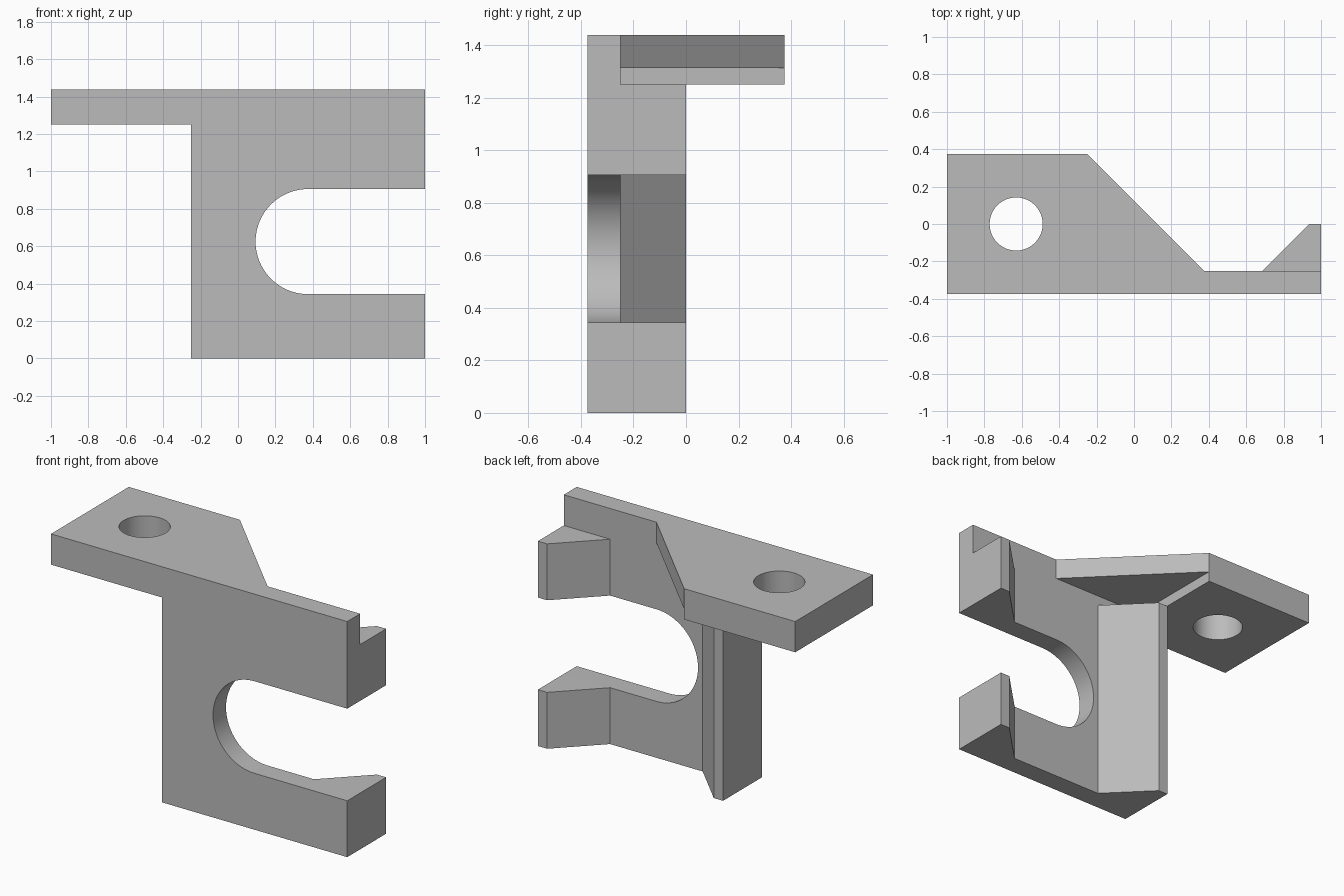
import bpy, bmesh
from math import sin, cos, pi
from mathutils import Vector

cube = bpy.data.objects.get("Cube")
if cube:
    bpy.data.objects.remove(cube, do_unlink=True)

grey = bpy.data.materials.new("light_grey")
grey.use_nodes = True
colour = (0.5, 0.5, 0.5, 1)
grey.diffuse_color = colour
grey.node_tree.nodes["Principled BSDF"].inputs["Base Color"].default_value = colour


def prism(name, outline, low, high, axis="z"):
    """Extrude an outline: xy upwards along z, or xz along y."""
    def place(p, depth):
        return Vector((p[0], p[1], depth) if axis == "z" else (p[0], depth, p[1]))

    bm = bmesh.new()
    face = bm.faces.new([bm.verts.new(place(p, low)) for p in outline])
    grown = bmesh.ops.extrude_face_region(bm, geom=[face], use_keep_orig=True)
    moved = [g for g in grown["geom"] if isinstance(g, bmesh.types.BMVert)]
    bmesh.ops.translate(bm, verts=moved, vec=place((0, 0), high - low))
    bmesh.ops.recalc_face_normals(bm, faces=bm.faces)
    mesh = bpy.data.meshes.new(name)
    bm.to_mesh(mesh)
    bm.free()
    obj = bpy.data.objects.new(name, mesh)
    mesh.materials.append(grey)
    bpy.context.collection.objects.link(obj)
    return obj


def arc(cx, cy, r, start, end, steps):
    angles = [start + (end - start) * i / steps for i in range(steps + 1)]
    return [(cx + r * cos(a), cy + r * sin(a)) for a in angles]


def smooth(obj):
    bpy.ops.object.select_all(action="DESELECT")
    obj.select_set(True)
    bpy.context.view_layer.objects.active = obj
    bpy.ops.object.shade_smooth_by_angle(angle=pi / 6)


# Main dimensions
front, back, rear = -0.375, -0.25, 0.375
left_edge, top, shelf_base = -0.25, 1.4375, 1.25
slot_x, slot_z, slot_r = 0.375, 0.625, 0.281
slot_low, slot_high = slot_z - slot_r, slot_z + slot_r

# Front plate with an open, round-ended slot
slot = arc(slot_x, slot_z, slot_r, -pi / 2, -3 * pi / 2, 40)
plate = prism("front_plate",
              [(left_edge, 0), (1, 0), (1, slot_low)] + slot
              + [(1, slot_high), (1, top), (left_edge, top)],
              front, back, axis="y")
smooth(plate)

# Thick shelf with a bolt hole
shelf = prism("top_shelf",
              [(-1, front), (left_edge, front), (left_edge, rear), (-1, rear)],
              shelf_base, top)
drill = prism("hole_cutter", arc(-0.63, 0, 0.142, 0, 2 * pi, 48)[:-1], 1, 2)
cut = shelf.modifiers.new("bolt_hole", "BOOLEAN")
cut.operation, cut.solver, cut.object = "DIFFERENCE", "EXACT", drill
bpy.context.view_layer.objects.active = shelf
bpy.ops.object.modifier_apply(modifier=cut.name)
bpy.data.objects.remove(drill, do_unlink=True)
smooth(shelf)

# Thinner triangular gusset joining the shelf to the plate
prism("shelf_gusset", [(left_edge, back), (slot_x, back), (left_edge, rear)],
      top - 0.125, top)


# Mirrored back flanges with a sloped inner side; the slot splits one of them
def flange(name, side, low, high):
    middle = (1 + left_edge) / 2
    outline = [(0.625, back), (0.625, 0), (0.5625, 0), (0.3125, back)]
    prism(name, [(middle + side * x, y) for x, y in outline], low, high)


flange("right_flange", -1, 0, shelf_base)
flange("left_flange_lower", 1, 0, slot_low)
flange("left_flange_upper", 1, slot_high, shelf_base)
